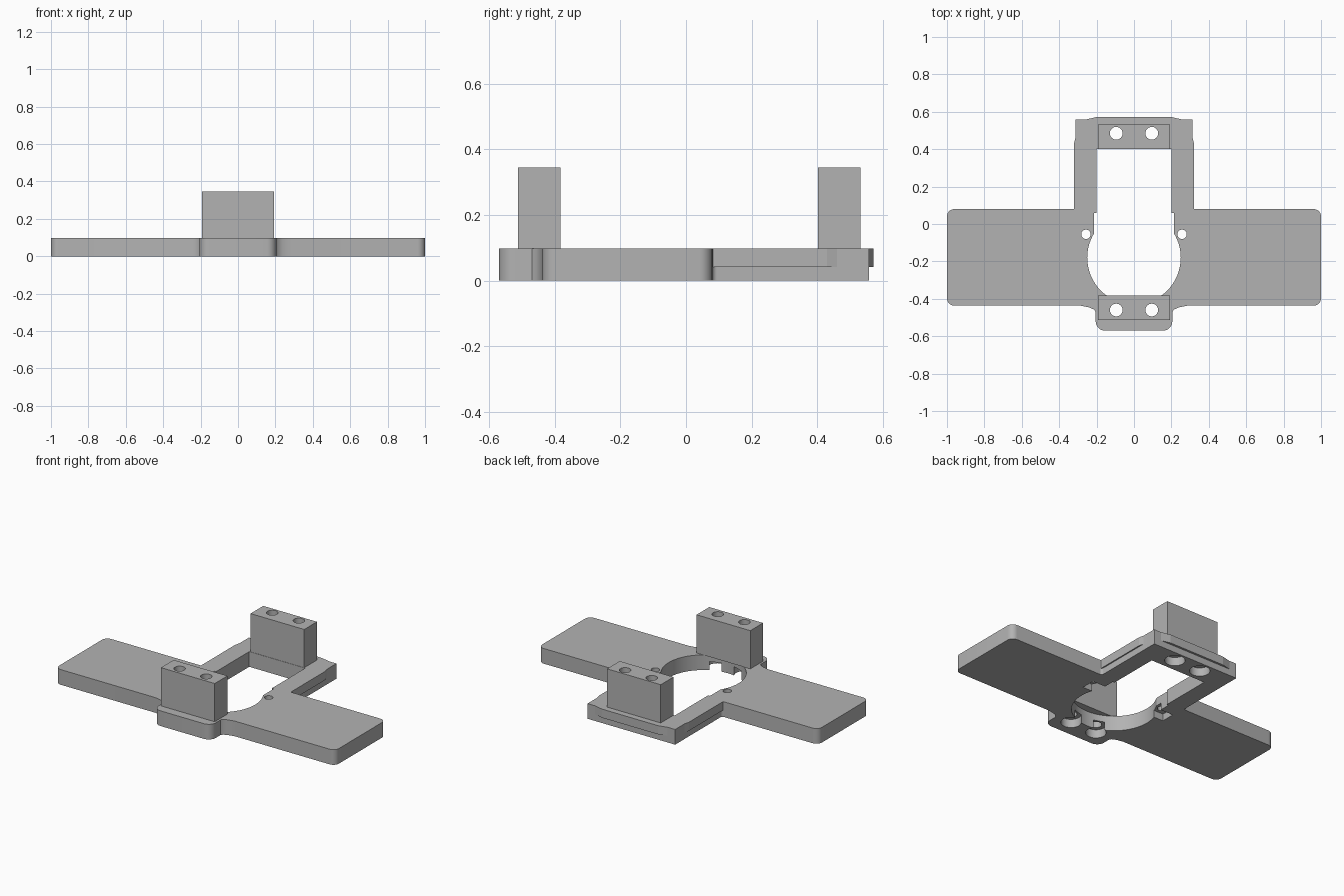
import bpy, bmesh, math
from mathutils import Vector

cube = bpy.data.objects.get("Cube")
if cube:
    bpy.data.objects.remove(cube, do_unlink=True)

grey = bpy.data.materials.new("plain_grey")
grey.use_nodes = True
colour = (0.45, 0.45, 0.45, 1)
grey.diffuse_color = colour
grey.node_tree.nodes["Principled BSDF"].inputs["Base Color"].default_value = colour


def prism(name, outline, z0, z1):
    """Extrude a flat outline from z0 to z1."""
    bm = bmesh.new()
    face = bm.faces.new([bm.verts.new((x, y, z0)) for x, y in outline])
    res = bmesh.ops.extrude_face_region(bm, geom=[face])
    verts = [v for v in res["geom"] if isinstance(v, bmesh.types.BMVert)]
    bmesh.ops.translate(bm, vec=(0, 0, z1 - z0), verts=verts)
    bmesh.ops.recalc_face_normals(bm, faces=bm.faces)
    mesh = bpy.data.meshes.new(name)
    bm.to_mesh(mesh)
    bm.free()
    mesh.materials.append(grey)
    obj = bpy.data.objects.new(name, mesh)
    bpy.context.collection.objects.link(obj)
    return obj


def rect(x0, x1, y0, y1):
    return [(x0, y0), (x1, y0), (x1, y1), (x0, y1)]


def circle(x, y, r, n=40):
    return [(x + r * math.cos(2 * math.pi * i / n), y + r * math.sin(2 * math.pi * i / n))
            for i in range(n)]


def rounded(corners, steps=8):
    """Round the right-angled corners of a list of (x, y, radius)."""
    pts = []
    for i, (x, y, r) in enumerate(corners):
        p = Vector((x, y))
        if r == 0:
            pts.append((x, y))
            continue
        a = (Vector(corners[i - 1][:2]) - p).normalized() * r
        b = (Vector(corners[(i + 1) % len(corners)][:2]) - p).normalized() * r
        for k in range(steps + 1):
            t = k / steps * math.pi / 2
            q = p + a * (1 - math.sin(t)) + b * (1 - math.cos(t))
            pts.append((q.x, q.y))
    return pts


def cut(obj, cutters):
    """Subtract each cutter from the object, then discard it."""
    bpy.context.view_layer.objects.active = obj
    for c in cutters:
        mod = obj.modifiers.new("cut", 'BOOLEAN')
        mod.operation, mod.solver, mod.object = 'DIFFERENCE', 'EXACT', c
        bpy.ops.object.modifier_apply(modifier=mod.name)
        bpy.data.objects.remove(c, do_unlink=True)


def smooth(obj):
    bpy.ops.object.select_all(action='DESELECT')
    obj.select_set(True)
    bpy.context.view_layer.objects.active = obj
    bpy.ops.object.shade_smooth_by_angle(angle=math.radians(30))


THICK, TOP, HOLE_X = 0.098, 0.345, 0.095
FRONT_Y, REAR_Y = -0.46, 0.485

# Base plate: wings, front tab and rear frame in one mirrored outline
half = [(0.205, -0.57, 0.05), (0.205, -0.47, 0), (0.215, -0.457, 0), (0.24, -0.446, 0),
        (0.285, -0.437, 0), (1, -0.437, 0.04), (1, 0.08, 0.04),
        (0.313, 0.08, 0.015), (0.313, 0.558, 0)]
outline = rounded(half + [(-x, y, r) for x, y, r in reversed(half)])
plate = prism("base_plate", outline, 0, THICK)

# Openings, bolt holes, counterbores and nut pockets
cutters = [prism("round_opening", circle(0, -0.18, 0.25, 64), -1, 1),
           prism("long_opening", rect(-0.2, 0.2, -0.2, 0.4), -1, 1),
           prism("wide_opening", rect(-0.213, 0.213, -0.2, 0.06), -1, 1)]
for s in (-1, 1):
    cutters.append(prism("pin_hole", circle(s * 0.257, -0.055, 0.025), -1, 1))
    pocket = rect(*sorted((s * 0.19, s * 0.305)), -0.1, -0.01)
    cutters.append(prism("nut_pocket", pocket, -1, 0.045))
    for y in (FRONT_Y, REAR_Y):
        cutters.append(prism("bolt_hole", circle(s * HOLE_X, y, 0.034), -1, 1))
        cutters.append(prism("counterbore", circle(s * HOLE_X, y, 0.06), -1, 0.055))
cut(plate, cutters)
smooth(plate)

# Drilled upright blocks
for name, y0, y1, hole_y in (("front_block", -0.512, -0.382, FRONT_Y),
                             ("rear_block", 0.402, 0.532, REAR_Y)):
    block = prism(name, rect(-0.192, 0.192, y0, y1), THICK, TOP)
    cut(block, [prism("bolt_hole", circle(s * HOLE_X, hole_y, 0.034), -1, 1) for s in (-1, 1)])
    smooth(block)

# Shallow raised ledges around the rear frame
prism("rear_ledge", [(-0.26, 0.558), (0.26, 0.558), (0.2, 0.572), (-0.2, 0.572)], 0.042, THICK)
for side, s in (("left", 1), ("right", -1)):
    prism(side + "_ledge", [(s * 0.313, 0.08), (s * 0.321, 0.08),
                            (s * 0.321, 0.43), (s * 0.313, 0.46)], 0.042, THICK)
